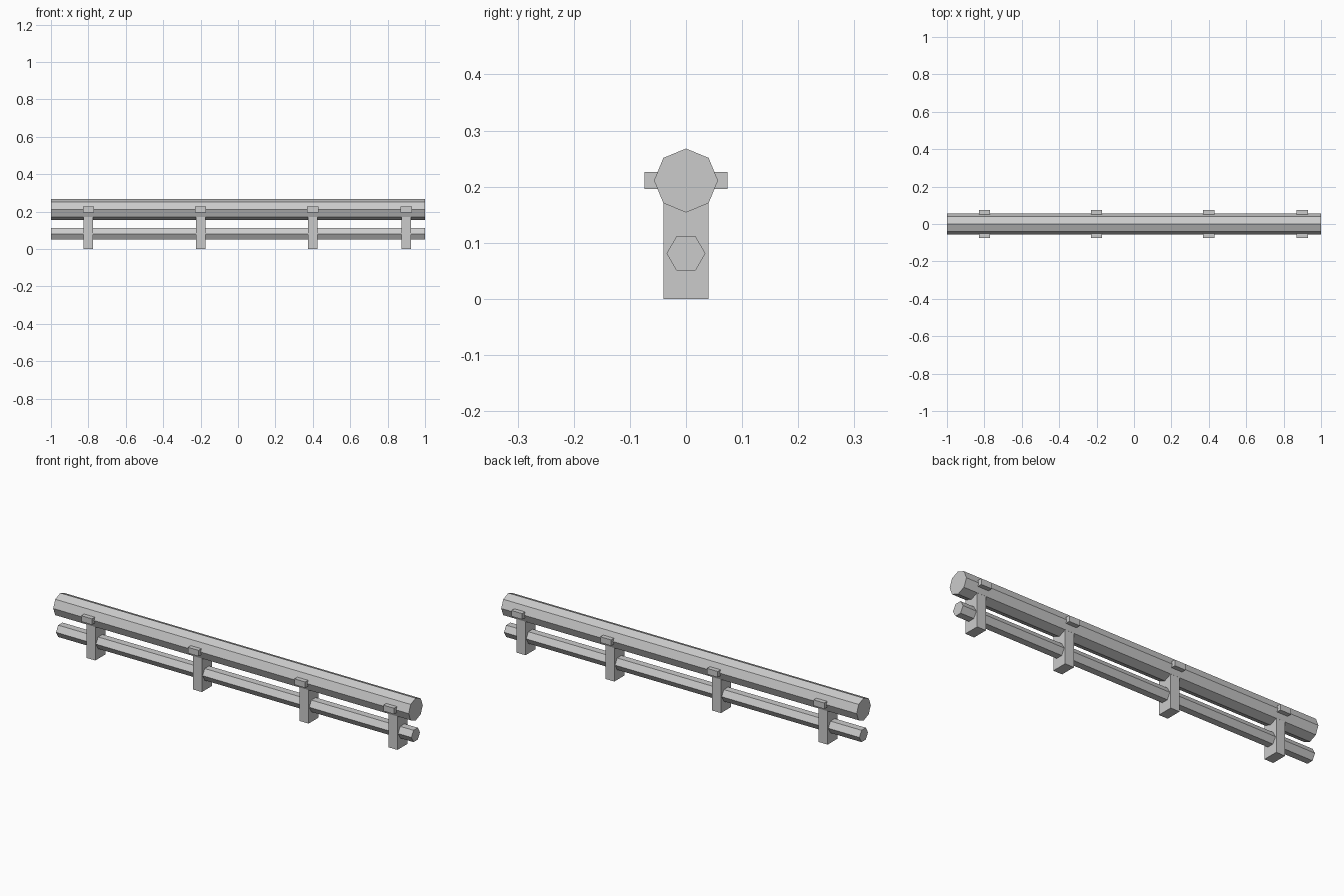
import bpy
import math

if "Cube" in bpy.data.objects:
    bpy.data.objects.remove(bpy.data.objects["Cube"])


def pipe(name, sides, radius, z):
    # low-poly pipe running along x, with a corner pointing along y
    bpy.ops.mesh.primitive_cylinder_add(vertices=sides, radius=radius, depth=2,
                                        location=(0, 0, z),
                                        rotation=(0, math.pi / 2, 0))
    bpy.context.object.name = name
    bpy.ops.object.transform_apply(location=False, rotation=True, scale=False)


def box(name, x, width, depth, z0, z1):
    bpy.ops.mesh.primitive_cube_add(size=1, location=(x, 0, (z0 + z1) / 2))
    ob = bpy.context.object
    ob.name = name
    ob.scale = (width, depth, z1 - z0)
    bpy.ops.object.transform_apply(location=False, rotation=False, scale=True)


# Large upper pipe and small lower pipe
pipe("main_pipe", 8, 0.057, 0.211)
pipe("small_pipe", 6, 0.0346, 0.081)

# Support posts, each with a clamp bar through the main pipe
for i, x in enumerate((-0.8, -0.2, 0.4, 0.9), 1):
    box(f"support_post_{i}", x, 0.05, 0.08, 0, 0.18)
    box(f"clamp_bar_{i}", x, 0.06, 0.148, 0.196, 0.226)
